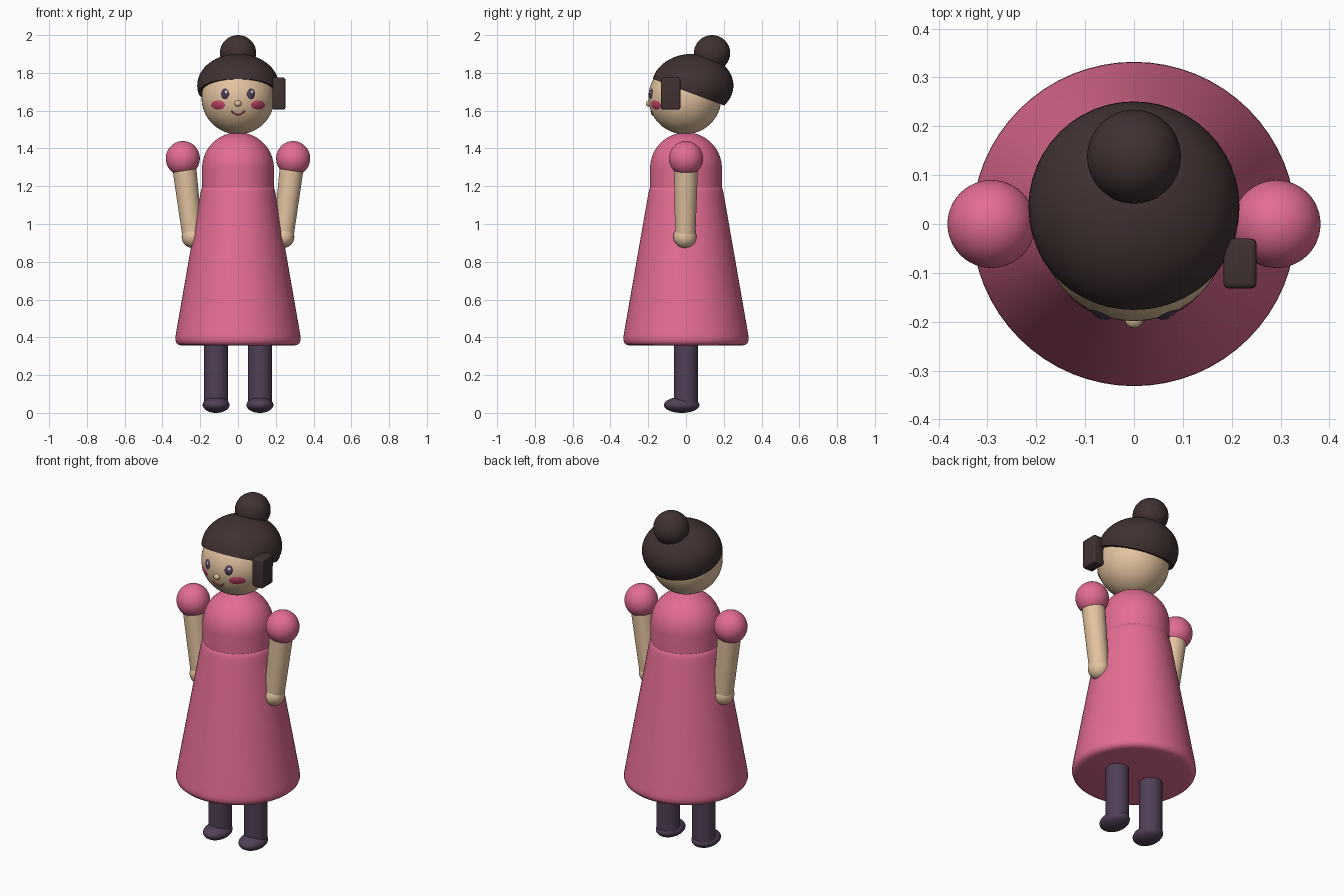
import bpy, bmesh, math
from mathutils import Vector, Matrix

cube = bpy.data.objects.get("Cube")
if cube:
    bpy.data.objects.remove(cube, do_unlink=True)


def material(name, r, g, b):
    m = bpy.data.materials.new(name)
    m.use_nodes = True
    m.diffuse_color = (r, g, b, 1)
    bsdf = m.node_tree.nodes["Principled BSDF"]
    bsdf.inputs["Base Color"].default_value = (r, g, b, 1)
    bsdf.inputs["Roughness"].default_value = 0.7
    return m


PINK = material("dress pink", 0.77, 0.15, 0.29)
SKIN = material("warm skin", 0.77, 0.55, 0.35)
HAIR = material("dark brown hair", 0.053, 0.031, 0.031)
PLUM = material("plum leggings", 0.082, 0.05, 0.095)
ROSE = material("rose blush", 0.52, 0.06, 0.14)
WHITE = material("eye glint", 0.85, 0.8, 0.8)

HEAD = Vector((0, -0.006, 1.668))
HEAD_R = 0.193


def finish(name, bm, mat, angle=40):
    bmesh.ops.recalc_face_normals(bm, faces=bm.faces[:])
    me = bpy.data.meshes.new(name)
    bm.to_mesh(me)
    bm.free()
    me.materials.append(mat)
    ob = bpy.data.objects.new(name, me)
    bpy.context.collection.objects.link(ob)
    bpy.ops.object.select_all(action='DESELECT')
    ob.select_set(True)
    bpy.context.view_layer.objects.active = ob
    bpy.ops.object.shade_smooth_by_angle(angle=math.radians(angle))
    return ob


def ball_mesh(loc, size):
    bm = bmesh.new()
    mat = Matrix.Translation(loc) @ Matrix.Diagonal((*size, 1))
    bmesh.ops.create_uvsphere(bm, u_segments=48, v_segments=32, radius=1, matrix=mat)
    return bm


def ball(name, loc, size, mat):
    finish(name, ball_mesh(loc, size), mat)


def lathe(name, profile, mat, angle=40):
    bm = bmesh.new()
    verts = [bm.verts.new((r, 0, z)) for r, z in profile]
    edges = [bm.edges.new(p) for p in zip(verts, verts[1:])]
    bmesh.ops.spin(bm, geom=verts + edges, axis=(0, 0, 1), cent=(0, 0, 0),
                   angle=math.tau, steps=64)
    bmesh.ops.remove_doubles(bm, verts=bm.verts[:], dist=1e-5)
    finish(name, bm, mat, angle)


def limb(name, bottom, top, r_bottom, r_top, mat):
    a, b = Vector(bottom), Vector(top)
    bm = bmesh.new()
    turn = (b - a).to_track_quat('Z', 'Y').to_matrix().to_4x4()
    bmesh.ops.create_cone(bm, cap_ends=True, segments=40, radius1=r_bottom,
                          radius2=r_top, depth=(b - a).length,
                          matrix=Matrix.Translation((a + b) / 2) @ turn)
    finish(name, bm, mat)


def face_y(x, z):
    return HEAD.y - math.sqrt(HEAD_R ** 2 - x * x - (z - HEAD.z) ** 2)


def face_patch(name, x, z, rx, rz, rim, bulge, mat):
    """Domed oval that follows the curve of the face."""
    bm = bmesh.new()
    rings, n = 5, 32
    rows = []
    for k in range(1, rings + 1):
        t = k / rings
        row = []
        for i in range(n):
            a = math.tau * i / n
            px, pz = x + rx * t * math.cos(a), z + rz * t * math.sin(a)
            row.append(bm.verts.new((px, face_y(px, pz) - rim - bulge * (1 - t * t), pz)))
        rows.append(row)
    bm.faces.new(rows[0])
    for inner, outer in zip(rows, rows[1:]):
        for i in range(n):
            j = (i + 1) % n
            bm.faces.new((inner[i], inner[j], outer[j], outer[i]))
    ob = finish(name, bm, mat)
    # Make sure the open patch faces forward
    if ob.data.polygons[0].normal.y > 0:
        ob.data.flip_normals()


# Dress: domed bodice and flared skirt with a rounded hem
dome = [(0.19 * math.cos(a), 1.295 + 0.19 * math.sin(a))
        for a in (math.pi / 2 * i / 16 for i in range(16))]
lathe("bodice", [(0, 1.15), (0.19, 1.15)] + dome + [(0, 1.485)], PINK)
lathe("skirt", [(0, 0.356), (0.295, 0.356), (0.314, 0.36), (0.326, 0.37),
                (0.332, 0.386), (0.331, 0.405), (0.326, 0.435), (0.203, 1.14),
                (0.197, 1.17), (0.191, 1.192), (0.18, 1.2), (0, 1.2)], PINK, 60)

# Head and nose
ball("head", HEAD, (HEAD_R,) * 3, SKIN)
ball("nose", (0, -0.197, 1.638), (0.018, 0.016, 0.016), SKIN)

# Hair cap: flattened ball trimmed by a plane sloping down to the back
bm = ball_mesh((0, 0.035, 1.733), (0.216, 0.216, 0.168))
cut = bmesh.ops.bisect_plane(bm, geom=bm.verts[:] + bm.edges[:] + bm.faces[:],
                             plane_co=(0, -0.18, 1.77), plane_no=(0, 0.373, 1),
                             clear_inner=True)
rim = [e for e in cut["geom_cut"] if isinstance(e, bmesh.types.BMEdge)]
bmesh.ops.edgeloop_fill(bm, edges=rim)
finish("hair_cap", bm, HAIR)
ball("hair_bun", (0, 0.138, 1.905), (0.096, 0.096, 0.095), HAIR)

# Block-shaped hair clip on the left side of the head
bm = bmesh.new()
bmesh.ops.create_cube(bm, size=1, matrix=Matrix.Translation((0.217, -0.081, 1.69))
                      @ Matrix.Diagonal((0.068, 0.102, 0.17, 1)))
bmesh.ops.bevel(bm, geom=bm.edges[:], offset=0.011, segments=3, profile=0.5, affect='EDGES')
finish("hair_clip", bm, HAIR)

# Paired parts
for side, s in (("left", 1), ("right", -1)):
    ball(side + "_sleeve", (s * 0.292, 0, 1.347), (0.09, 0.09, 0.092), PINK)
    limb(side + "_arm", (s * 0.241, -0.004, 0.94), (s * 0.287, 0, 1.32), 0.054, 0.064, SKIN)
    ball(side + "_hand", (s * 0.24, -0.006, 0.932), (0.058, 0.061, 0.059), SKIN)
    limb(side + "_leg", (s * 0.116, 0, 0.04), (s * 0.116, 0, 0.4), 0.063, 0.063, PLUM)
    ball(side + "_foot", (s * 0.116, -0.023, 0.042), (0.071, 0.094, 0.042), PLUM)
    face_patch(side + "_eye", s * 0.069, 1.689, 0.021, 0.029, 0.001, 0.008, PLUM)
    face_patch(side + "_eye_glint", s * 0.069 + 0.006, 1.7, 0.006, 0.008, 0.009, 0.001, WHITE)
    face_patch(side + "_cheek", s * 0.106, 1.63, 0.037, 0.024, 0.001, 0.005, ROSE)

# Smile: thin tube along the face
curve = bpy.data.curves.new("smile", 'CURVE')
curve.dimensions = '3D'
curve.bevel_depth = 0.004
curve.use_fill_caps = True
path = curve.splines.new('POLY')
path.points.add(12)
for i, p in enumerate(path.points):
    u = i / 6 - 1
    x, z = 0.034 * u, 1.578 + 0.02 * u * u
    p.co = (x, face_y(x, z) - 0.001, z, 1)
curve.materials.append(ROSE)
bpy.context.collection.objects.link(bpy.data.objects.new("smile", curve))
